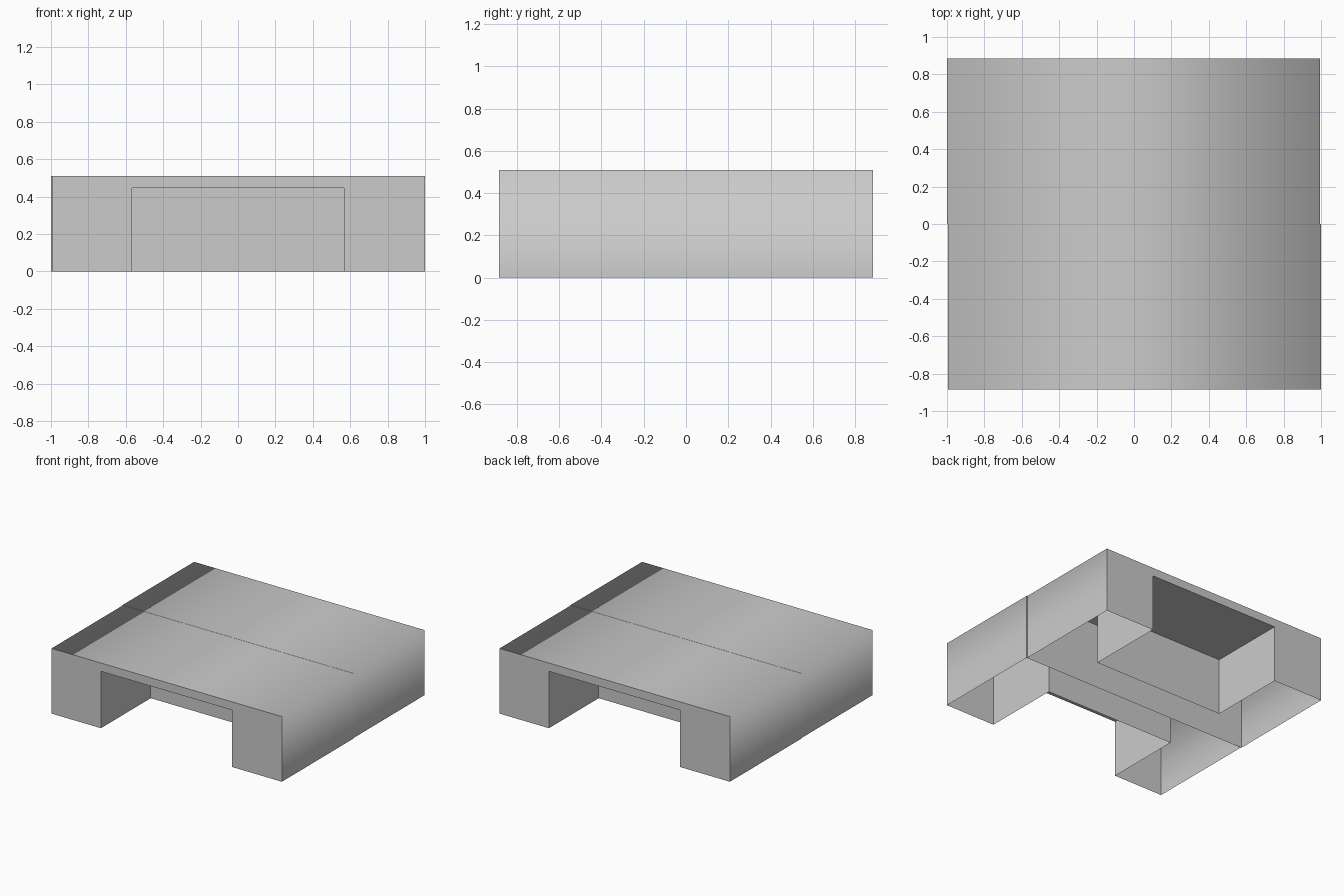
import bpy
from math import pi
from mathutils import Matrix

cube = bpy.data.objects.get("Cube")
if cube:
    bpy.data.objects.remove(cube, do_unlink=True)

LEFT, RIGHT = -0.995, 1.0      # one half, the other is turned half way round
FRONT, MIDDLE = -0.885, -0.001
HEIGHT = 0.51
NICHE_X, NICHE_Z, NICHE_BACK = 0.567, 0.445, -0.27

grey = bpy.data.materials.new("plain grey")
grey.use_nodes = True
colour = (0.6, 0.6, 0.6, 1)
grey.diffuse_color = colour
grey.node_tree.nodes["Principled BSDF"].inputs["Base Color"].default_value = colour


def sheet(name, verts, faces, turn, smooth=False):
    """Thin sheet part, turned about the vertical axis."""
    mesh = bpy.data.meshes.new(name)
    mesh.from_pydata(verts, [], faces)
    mesh.transform(Matrix.Rotation(turn, 4, "Z"))
    mesh.materials.append(grey)
    for face in mesh.polygons:
        face.use_smooth = smooth
    mesh.update()
    obj = bpy.data.objects.new(name, mesh)
    bpy.context.collection.objects.link(obj)
    return obj


def arch(left, right, top):
    """Upside-down U profile as (x, z) points."""
    return [(left, 0), (left, top), (right, top), (right, 0)]


def at_y(profile, y):
    return [(x, y, z) for x, z in profile]


outer = arch(LEFT, RIGHT, HEIGHT)
inner = arch(-NICHE_X, NICHE_X, NICHE_Z)
strip = [(i, i + 4, i + 5, i + 1) for i in range(3)]

for side, turn in (("front", 0), ("back", pi)):
    # Top and both sides, softly shaded over the corners
    sheet(side + "_cover", at_y(outer, FRONT) + at_y(outer, MIDDLE),
          strip, turn, smooth=True)
    # End panel with the opening, in one flat piece
    sheet(side + "_end_panel", at_y(outer, FRONT) + at_y(inner, FRONT),
          [(0, 4, 5, 1), (1, 5, 6, 2), (2, 6, 7, 3)], turn)
    # Upright wall in the middle
    sheet(side + "_divider", at_y(outer, MIDDLE), [(0, 1, 2, 3)], turn)
    # Niche walls, ceiling and back, open below
    sheet(side + "_niche", at_y(inner, FRONT) + at_y(inner, NICHE_BACK),
          [f[::-1] for f in strip] + [(7, 6, 5, 4)][::1], turn)
